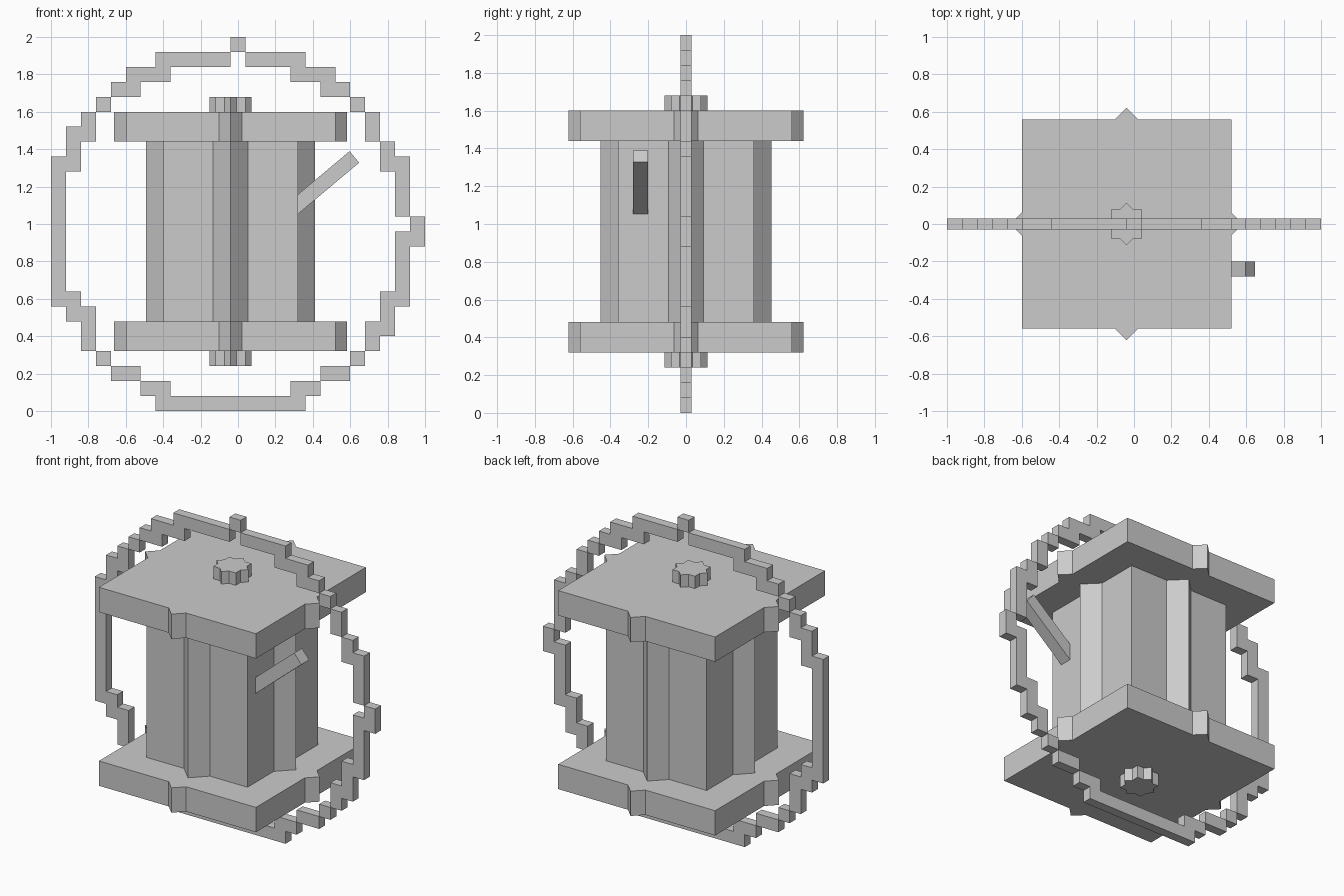
import bpy, bmesh, math
from mathutils import Vector

if "Cube" in bpy.data.objects:
    bpy.data.objects.remove(bpy.data.objects["Cube"])

CELL = 0.08          # ring block size
CX = -0.04           # spool axis position in x

grey = bpy.data.materials.new("plain_grey")
grey.diffuse_color = (0.6, 0.6, 0.6, 1)
grey.use_nodes = True
grey.node_tree.nodes["Principled BSDF"].inputs["Base Color"].default_value = grey.diffuse_color


def finish(name, bm):
    bmesh.ops.remove_doubles(bm, verts=bm.verts, dist=1e-5)
    bmesh.ops.dissolve_limit(bm, angle_limit=0.01, verts=bm.verts, edges=bm.edges)
    mesh = bpy.data.meshes.new(name)
    bm.to_mesh(mesh)
    bm.free()
    mesh.materials.append(grey)
    obj = bpy.data.objects.new(name, mesh)
    bpy.context.collection.objects.link(obj)
    return obj


def prism(name, points, offset):
    """Extrude a closed loop of 3D points along offset."""
    bm = bmesh.new()
    off = Vector(offset)
    low = [bm.verts.new(p) for p in points]
    high = [bm.verts.new(Vector(p) + off) for p in points]
    bm.faces.new(low)
    bm.faces.new(high)
    n = len(low)
    for i in range(n):
        j = (i + 1) % n
        bm.faces.new((low[i], low[j], high[j], high[i]))
    bmesh.ops.recalc_face_normals(bm, faces=bm.faces)
    return finish(name, bm)


def star_prism(name, half, turned_half, z0, z1):
    """Outline of a square merged with a second square turned 45 degrees."""
    d = turned_half * math.sqrt(2)
    quarter = [(d, 0), (half, d - half), (half, half), (d - half, half)]
    pts = []
    for _ in range(4):
        pts += [(CX + x, y, z0) for x, y in quarter]
        quarter = [(-y, x) for x, y in quarter]
    return prism(name, pts, (0, 0, z1 - z0))


# Spool: axle, drum and two end plates
star_prism("axle", 0.08, 0.08, 0.24, 1.68)
star_prism("drum", 0.36, 0.32, 0.48, 1.44)
star_prism("bottom_plate", 0.56, 0.44, 0.32, 0.48)
star_prism("top_plate", 0.56, 0.44, 1.44, 1.60)

# Slanted handle on the right side of the drum
a = math.radians(40)
along = Vector((math.cos(a), 0, math.sin(a)))
across = Vector((-math.sin(a), 0, math.cos(a))) * 0.08
end = Vector((0.648, -0.28, 1.328))
start = end - along * 0.47
prism("handle", [start, end, end + across, start + across], (0, 0.08, 0))

# Blocky ring: (first column, last column, first row, last row) runs of cells
RUNS = [
    (12, 12, 24, 24), (7, 11, 23, 23), (13, 16, 23, 23),        # top
    (5, 7, 22, 22), (4, 5, 21, 21), (3, 3, 20, 20),             # upper left
    (2, 2, 18, 19), (1, 1, 16, 18), (0, 0, 7, 16),              # left
    (1, 1, 6, 7), (2, 2, 4, 6), (3, 3, 3, 3),                   # lower left
    (4, 5, 2, 2), (6, 7, 1, 1), (7, 16, 0, 0),                  # bottom
    (16, 17, 1, 1), (18, 19, 2, 2), (20, 20, 3, 3),             # lower right
    (21, 21, 4, 5), (22, 22, 5, 7), (23, 23, 7, 11),            # right
    (24, 24, 11, 12), (23, 23, 13, 16), (22, 22, 16, 17),
    (21, 21, 18, 19), (20, 20, 20, 20), (18, 19, 21, 21), (16, 18, 22, 22),
]
cells = {(i, k) for i0, i1, k0, k1 in RUNS
         for i in range(i0, i1 + 1) for k in range(k0, k1 + 1)}

bm = bmesh.new()
T = 0.03             # half thickness of the ring


def quad(*pts):
    bm.faces.new([bm.verts.new((-1 + CELL * i, y, CELL * k)) for i, y, k in pts])


for i, k in sorted(cells):
    corners = [(i, k), (i + 1, k), (i + 1, k + 1), (i, k + 1)]
    quad(*[(x, -T, z) for x, z in corners])
    quad(*[(x, T, z) for x, z in reversed(corners)])
    # rim walls only where no neighbouring cell exists
    for s, (di, dk) in enumerate([(0, -1), (1, 0), (0, 1), (-1, 0)]):
        if (i + di, k + dk) not in cells:
            (x0, z0), (x1, z1) = corners[s], corners[(s + 1) % 4]
            quad((x0, -T, z0), (x0, T, z0), (x1, T, z1), (x1, -T, z1))
finish("block_ring", bm)
